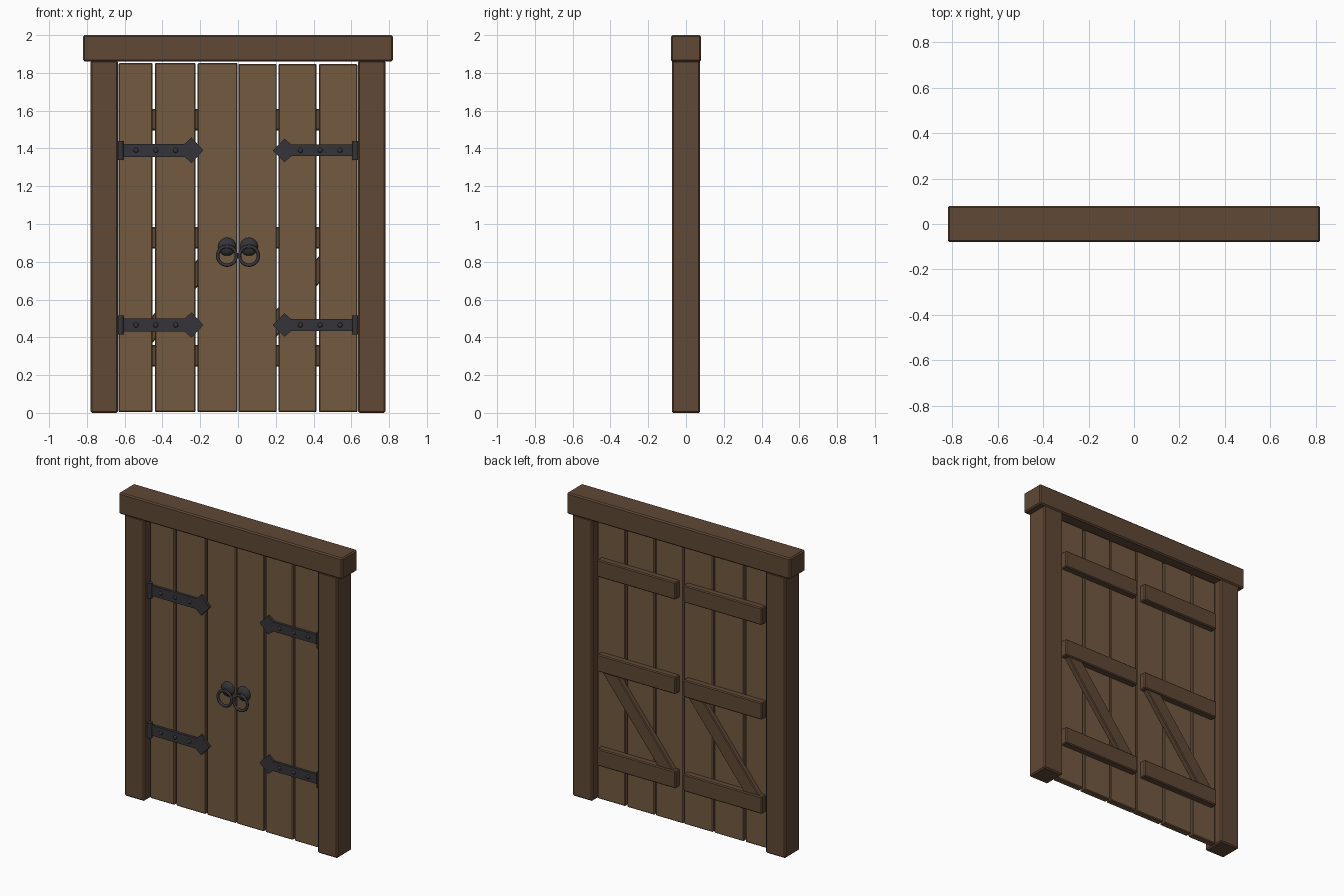
import bpy, bmesh, math
from mathutils import Matrix, Vector

if "Cube" in bpy.data.objects:
    bpy.data.objects.remove(bpy.data.objects["Cube"])


def material(name, rgb):
    m = bpy.data.materials.new(name)
    m.diffuse_color = (*rgb, 1)
    m.use_nodes = True
    m.node_tree.nodes["Principled BSDF"].inputs["Base Color"].default_value = m.diffuse_color
    return m


FRAME = material("frame_wood", (0.115, 0.065, 0.036))
PLANK = material("plank_wood", (0.172, 0.1, 0.052))
IRON = material("dark_iron", (0.035, 0.034, 0.04))


def finish(name, bm, mat, smooth=False):
    bmesh.ops.recalc_face_normals(bm, faces=bm.faces)
    mesh = bpy.data.meshes.new(name)
    bm.to_mesh(mesh)
    bm.free()
    mesh.materials.append(mat)
    ob = bpy.data.objects.new(name, mesh)
    bpy.context.collection.objects.link(ob)
    if smooth:
        bpy.context.view_layer.objects.active = ob
        bpy.ops.object.select_all(action='DESELECT')
        ob.select_set(True)
        bpy.ops.object.shade_smooth_by_angle(angle=math.radians(35))
    return ob


def box(name, x, y, z, mat, bevel=0.006, tilt=0.0):
    """Bevelled beam from (min, max) ranges, tilted about y through its centre."""
    bm = bmesh.new()
    bmesh.ops.create_cube(bm, size=1)
    bmesh.ops.scale(bm, vec=[r[1] - r[0] for r in (x, y, z)], verts=bm.verts)
    bmesh.ops.bevel(bm, geom=bm.edges[:], offset=bevel, segments=1, affect='EDGES')
    centre = Vector([(r[0] + r[1]) / 2 for r in (x, y, z)])
    bmesh.ops.transform(bm, verts=bm.verts,
                        matrix=Matrix.Translation(centre) @ Matrix.Rotation(tilt, 4, 'Y'))
    return finish(name, bm, mat)


def cylinder(name, loc, r, depth, axis='Z', sides=16):
    bm = bmesh.new()
    rot = Matrix.Rotation(math.pi / 2, 4, 'X') if axis == 'Y' else Matrix()
    bmesh.ops.create_cone(bm, cap_ends=True, segments=sides, radius1=r, radius2=r,
                          depth=depth, matrix=Matrix.Translation(loc) @ rot)
    return finish(name, bm, IRON, True)


def dome(name, loc, r, height):
    bm = bmesh.new()
    bmesh.ops.create_uvsphere(bm, u_segments=16, v_segments=10, radius=r)
    bmesh.ops.scale(bm, vec=(1, height / r, 1), verts=bm.verts)
    bmesh.ops.translate(bm, vec=loc, verts=bm.verts)
    return finish(name, bm, IRON, True)


FACE, BACK = -0.02, 0.025   # plank front and back

# Frame
box("lintel", (-0.82, 0.82), (-0.08, 0.08), (1.86, 2.0), FRAME, 0.008)
for s, side in ((-1, "left"), (1, "right")):
    box(f"{side}_post", sorted((s * 0.635, s * 0.78)), (-0.075, 0.075), (0, 1.865), FRAME, 0.008)

# Planks
spans = [(-0.632, -0.452), (-0.44, -0.224), (-0.214, -0.002),
         (0.002, 0.205), (0.214, 0.416), (0.428, 0.632)]
for i, span in enumerate(spans):
    box(f"plank_{i + 1}", span, (FACE, BACK), (0.004, 1.852 if i < 3 else 1.847), PLANK, 0.005)

for s, side in ((-1, "left"), (1, "right")):
    # Back battens and diagonal brace
    for i, z in enumerate((0.302, 0.926, 1.553)):
        box(f"{side}_batten_{i + 1}", sorted((s * 0.028, s * 0.604)), (BACK - 0.003, 0.07),
            (z - 0.057, z + 0.057), FRAME)
    cx, cz = s * 0.315, 0.615
    box(f"{side}_brace", (cx - 0.37, cx + 0.37), (BACK - 0.003, 0.06),
        (cz - 0.045, cz + 0.045), FRAME, 0.005, tilt=-math.radians(51.5))

    # Strap hinges with arrow tips, barrels and rivets
    for level, z in (("lower", 0.465), ("upper", 1.39)):
        h, tip = (0.034, 0.068) if s < 0 else (0.031, 0.062)
        outline = [(0.615, -h), (0.283, -h), (0.246, -tip), (0.184, 0),
                   (0.246, tip), (0.283, h), (0.615, h)]
        bm = bmesh.new()
        f = bm.faces.new([bm.verts.new((s * x, FACE + 0.002, z + dz)) for x, dz in outline])
        ext = bmesh.ops.extrude_face_region(bm, geom=[f])
        bmesh.ops.translate(bm, vec=(0, -0.019, 0),
                            verts=[v for v in ext["geom"] if isinstance(v, bmesh.types.BMVert)])
        finish(f"{side}_{level}_hinge_strap", bm, IRON)
        cylinder(f"{side}_{level}_hinge_barrel", (s * 0.622, -0.036, z), 0.017, 0.1)
        for i, x in enumerate((0.33, 0.435, 0.54)):
            dome(f"{side}_{level}_rivet_{i + 1}", (s * x, -0.037, z), 0.013, 0.008)

    # Ring pull: domed plate, staple and ring
    dome(f"{side}_handle_plate", (s * 0.058, FACE, 0.88), 0.048, 0.026)
    cylinder(f"{side}_handle_staple", (s * 0.058, -0.045, 0.88), 0.012, 0.036, 'Y', 12)
    bpy.ops.mesh.primitive_torus_add(location=(s * 0.058, -0.056, 0.832),
                                     rotation=(math.pi / 2, 0, 0), major_radius=0.05,
                                     minor_radius=0.009, major_segments=28, minor_segments=10)
    ring = bpy.context.object
    ring.name = f"{side}_handle_ring"
    ring.data.materials.append(IRON)
    bpy.ops.object.shade_smooth_by_angle(angle=math.radians(60))
